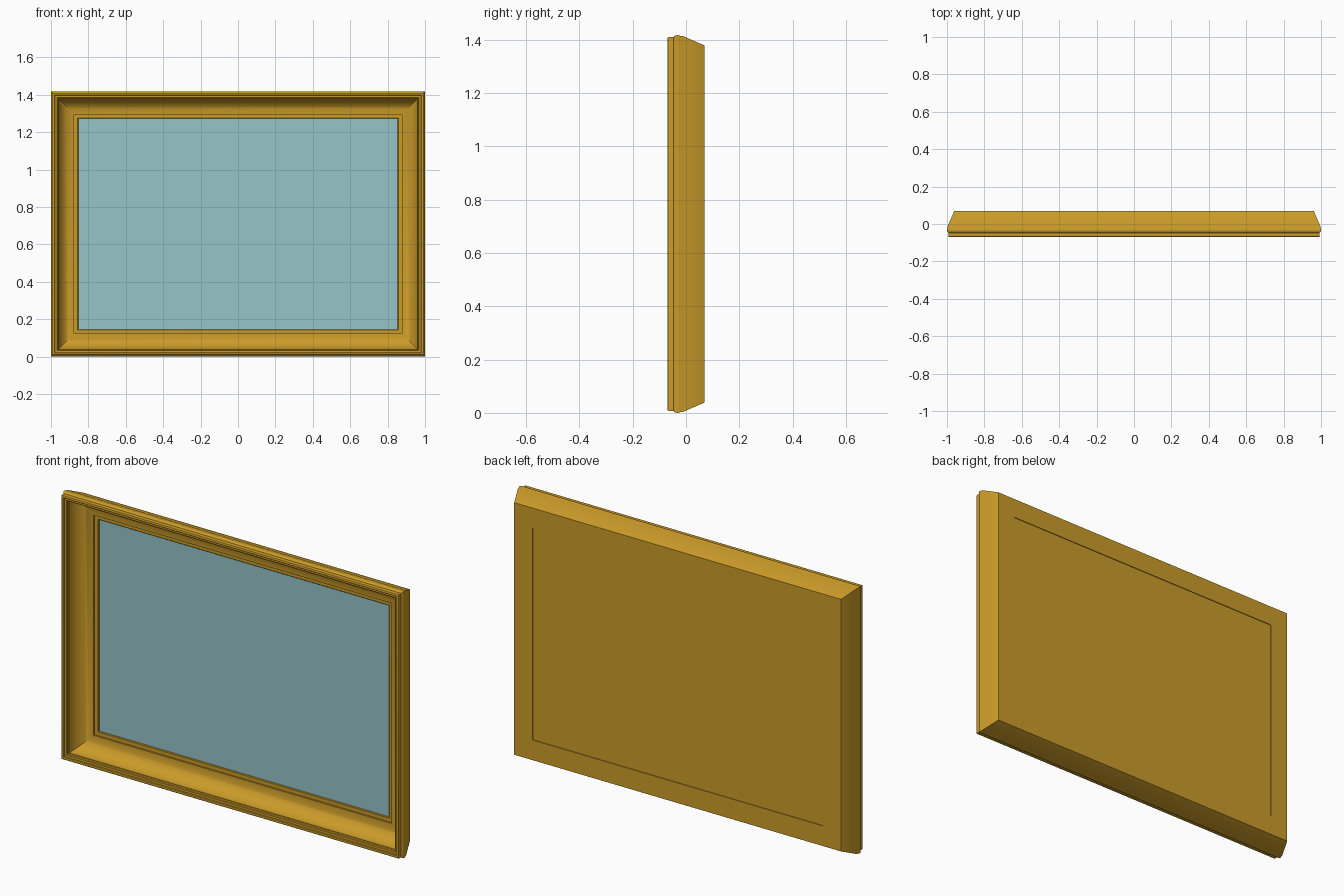
import bpy, bmesh, math

if "Cube" in bpy.data.objects:
    bpy.data.objects.remove(bpy.data.objects["Cube"])

W, H = 1.0, 1.418          # half width, full height


def material(name, rgb):
    m = bpy.data.materials.new(name)
    m.diffuse_color = (*rgb, 1)
    m.use_nodes = True
    m.node_tree.nodes["Principled BSDF"].inputs["Base Color"].default_value = m.diffuse_color
    return m


gold = material("gold", (0.60, 0.33, 0.022))
teal = material("pale_teal", (0.30, 0.56, 0.57))


def arc(cx, cy, rx, ry, a0, a1, n):
    return [(cx + rx * math.cos(math.radians(a0 + (a1 - a0) * i / n)),
             cy + ry * math.sin(math.radians(a0 + (a1 - a0) * i / n)))
            for i in range(n + 1)]


def make_object(name, bm, mat):
    bmesh.ops.recalc_face_normals(bm, faces=bm.faces)
    mesh = bpy.data.meshes.new(name)
    bm.to_mesh(mesh)
    bm.free()
    mesh.materials.append(mat)
    ob = bpy.data.objects.new(name, mesh)
    bpy.context.collection.objects.link(ob)
    return ob


def mitred_ring(name, profile, mat):
    """Sweep a closed (inset, depth) profile round the rectangle."""
    bm = bmesh.new()
    loops = []
    for sx, top in ((-1, 0), (1, 0), (1, 1), (-1, 1)):
        loops.append([bm.verts.new((sx * (W - d), y, H - d if top else d))
                      for d, y in profile])
    n = len(profile)
    for k in range(4):
        a, b = loops[k], loops[(k + 1) % 4]
        for i in range(n):
            j = (i + 1) % n
            bm.faces.new((a[i], a[j], b[j], b[i]))
    return make_object(name, bm, mat)


def slab(name, inset, y0, y1, mat):
    bm = bmesh.new()
    bmesh.ops.create_cube(bm, size=1)
    for v in bm.verts:
        v.co = (v.co.x * 2 * (W - inset), (y0 + y1) / 2 + v.co.y * (y1 - y0),
                H / 2 + v.co.z * (H - 2 * inset))
    return make_object(name, bm, mat)


# Frame moulding: sloped back, rounded outer edge, stepped rim, cove and inner lip
profile = [(0.039, 0.07), (0.003, -0.013)]
profile += arc(0.012, -0.032, 0.012, 0.016, 140, 250, 6)
profile += [(0.008, -0.050)]
profile += arc(0.012, -0.066, 0.004, 0.004, 180, 270, 3)
profile += arc(0.017, -0.066, 0.004, 0.004, 270, 360, 3)
profile += [(0.021, -0.060), (0.033, -0.060), (0.036, -0.057), (0.036, -0.045)]
profile += arc(0.124, -0.045, 0.085, 0.083, 180, 90, 12)
profile += [(0.124, 0.047), (0.143, 0.047), (0.146, 0.050), (0.146, 0.07)]
frame = mitred_ring("frame_moulding", profile, gold)
bpy.context.view_layer.objects.active = frame
frame.select_set(True)
bpy.ops.object.shade_smooth_by_angle(angle=math.radians(30))

# Picture and recessed backing board
slab("picture", 0.1455, 0.055, 0.059, teal)
slab("backing_board", 0.1455, 0.059, 0.066, gold)
